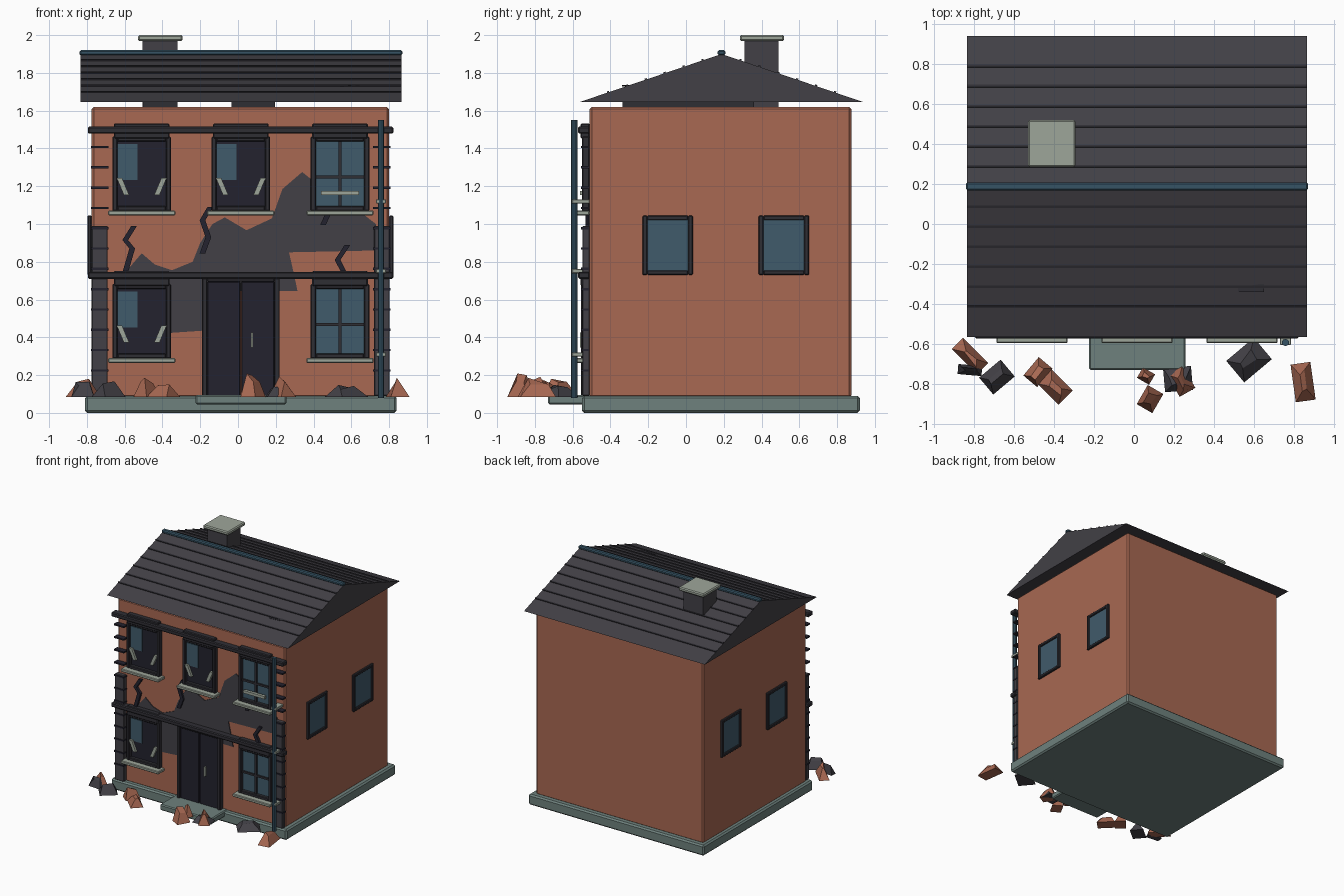
import bpy, bmesh, math, random
from mathutils import Matrix, Vector

random.seed(4)
cube = bpy.data.objects.get("Cube")
if cube:
    bpy.data.objects.remove(cube)


def material(name, r, g, b):
    def lin(c):
        c /= 255
        return c / 12.92 if c < 0.04 else ((c + 0.055) / 1.055) ** 2.4
    m = bpy.data.materials.new(name)
    col = (lin(r), lin(g), lin(b), 1)
    m.diffuse_color = col
    m.use_nodes = True
    m.node_tree.nodes["Principled BSDF"].inputs["Base Color"].default_value = col
    return m


BRICK = material("brick red", 168, 104, 82)
GREY = material("charcoal grey", 66, 64, 70)
TRIM = material("dark trim", 47, 46, 52)
VOID = material("near black navy", 35, 34, 46)
GLASS = material("dusty blue glass", 64, 91, 107)
TEAL = material("teal metal", 54, 84, 101)
STONE = material("grey green stone", 110, 129, 125)
PALE = material("pale stone", 158, 166, 154)


def finish(name, bm, mat, bevel=0):
    bmesh.ops.recalc_face_normals(bm, faces=bm.faces)
    me = bpy.data.meshes.new(name)
    bm.to_mesh(me)
    bm.free()
    me.materials.append(mat)
    ob = bpy.data.objects.new(name, me)
    bpy.context.collection.objects.link(ob)
    if bevel:
        mod = ob.modifiers.new("bevel", "BEVEL")
        mod.width = bevel
        mod.segments = 1
    return ob


def boxes(name, mat, spans, bevel=0):
    """One object from boxes given as x0, x1, y0, y1, z0, z1."""
    bm = bmesh.new()
    for x0, x1, y0, y1, z0, z1 in spans:
        m = Matrix.Translation(((x0 + x1) / 2, (y0 + y1) / 2, (z0 + z1) / 2))
        m = m @ Matrix.Diagonal((x1 - x0, y1 - y0, z1 - z0, 1))
        bmesh.ops.create_cube(bm, size=1, matrix=m)
    return finish(name, bm, mat, bevel)


def prism(name, mat, pts, lo, hi, axis="y"):
    """Extrude an outline along x (points y, z) or along y (points x, z)."""
    bm = bmesh.new()
    vs = [bm.verts.new((lo, a, b) if axis == "x" else (a, lo, b)) for a, b in pts]
    face = bm.faces.new(vs)
    ext = bmesh.ops.extrude_face_region(bm, geom=[face])
    shift = Vector((hi - lo, 0, 0)) if axis == "x" else Vector((0, hi - lo, 0))
    bmesh.ops.translate(bm, vec=shift, verts=[v for v in ext["geom"] if isinstance(v, bmesh.types.BMVert)])
    return finish(name, bm, mat)


def strip(name, mat, pts, width, lo, hi):
    left = [(x - width / 2, z) for x, z in pts]
    right = [(x + width / 2, z) for x, z in reversed(pts)]
    return prism(name, mat, left + right, lo, hi)


WALL = -0.51

# Foundation, step and walls
boxes("foundation", STONE, [(-0.81, 0.84, -0.55, 0.92, 0, 0.09)], 0.012)
boxes("door_step", STONE, [(-0.225, 0.257, -0.73, -0.5, 0.045, 0.095)], 0.008)
boxes("walls", BRICK, [(-0.775, 0.8, WALL, 0.875, 0.08, 1.62)], 0.012)

# Roof with raised shingle rows
EAVE, RIDGE, MID = 1.645, 1.9, 0.188
prism("roof", GREY, [(-0.565, EAVE), (0.94, EAVE), (MID, RIDGE)], -0.835, 0.865, "x")
bm = bmesh.new()
slope = (RIDGE - EAVE) / (0.94 - MID)
for side in (-1, 1):
    for i in range(1, 7):
        d = 0.1 * i
        m = Matrix.Translation((0.015, MID + side * d, RIDGE - slope * d))
        m = m @ Matrix.Rotation(-side * math.atan(slope), 4, "X")
        bmesh.ops.create_cube(bm, size=1, matrix=m @ Matrix.Diagonal((1.7, 0.012, 0.014, 1)))
finish("shingle_rows", bm, TRIM)
boxes("ridge_cap", TEAL, [(-0.84, 0.87, 0.168, 0.208, 1.892, 1.92)], 0.008)
strip("loose_shingle", TRIM, [(0.53, 1.728), (0.64, 1.735)], 0.02, -0.34, -0.3)
boxes("attic_support", TRIM, [(-0.035, 0.195, -0.335, 0.36, 1.61, 1.66),
                              (-0.5, -0.32, -0.335, 0.3, 1.61, 1.66)])

# Chimney
boxes("chimney", GREY, [(-0.505, -0.32, 0.31, 0.49, 1.62, 1.975)])
boxes("chimney_cap", PALE, [(-0.53, -0.293, 0.285, 0.52, 1.968, 2.0)], 0.008)

# Exposed plaster on the front
prism("exposed_plaster", GREY, [
    (-0.6, 0.74), (-0.51, 0.845), (-0.44, 0.785), (-0.35, 0.755), (-0.24, 0.8), (-0.2, 0.9),
    (-0.135, 1.0), (-0.07, 1.035), (0.045, 0.967), (0.18, 1.03), (0.235, 1.185), (0.34, 1.275),
    (0.39, 1.235), (0.6, 1.1), (0.73, 1.0), (0.73, 0.86), (0.27, 0.85), (0.295, 0.74),
    (0.315, 0.645), (0, 0.645), (-0.19, 0.435), (-0.41, 0.42), (-0.4, 0.7)], WALL - 0.007, WALL + 0.003)

# Cracks
CRACKS = [
    [(-0.55, 0.99), (-0.597, 0.915), (-0.56, 0.87), (-0.595, 0.75)],
    [(-0.147, 1.09), (-0.188, 1.02), (-0.157, 0.93), (-0.188, 0.845)],
    [(0.58, 0.89), (0.527, 0.81), (0.558, 0.75), (0.527, 0.665)],
    [(0.475, 1.05), (0.45, 0.995)]]
for i, pts in enumerate(CRACKS):
    strip(f"crack_{i + 1}", VOID, pts, 0.03, WALL - 0.022, WALL)


def frame_spans(x0, x1, y0, y1, z0, z1, w):
    return [(x0, x0 + w, y0, y1, z0, z1), (x1 - w, x1, y0, y1, z0, z1),
            (x0 + w, x1 - w, y0, y1, z0, z0 + w), (x0 + w, x1 - w, y0, y1, z1 - w, z1)]


# Front windows: sill height z, broken or whole
def front_window(name, x, z, broken, plank=False):
    boxes(name + "_frame", TRIM, frame_spans(x - 0.155, x + 0.155, -0.55, WALL, z, z + 0.395, 0.027), 0.005)
    boxes(name + "_lintel", TRIM, [(x - 0.147, x + 0.147, -0.558, WALL, z + 0.385, z + 0.465)], 0.006)
    boxes(name + "_sill", PALE, [(x - 0.178, x + 0.178, -0.595, WALL, z - 0.022, z + 0.003)], 0.005)
    boxes(name + "_pane", VOID if broken else GLASS,
          [(x - 0.13, x + 0.13, -0.522, WALL, z + 0.01, z + 0.375)])
    if broken:
        boxes(name + "_remaining_glass", GLASS, [(x - 0.128, x - 0.023, -0.529, -0.521, z + 0.165, z + 0.355)])
        for s in (-1, 1):
            strip(name + "_splinter", PALE, [(x + s * 0.118, z + 0.175), (x + s * 0.08, z + 0.085)],
                  0.028, -0.55, -0.53)
    else:
        boxes(name + "_bars", TRIM, [(x - 0.008, x + 0.008, -0.535, -0.52, z + 0.02, z + 0.375),
                                     (x - 0.13, x + 0.13, -0.535, -0.52, z + 0.172, z + 0.188)])
    if plank:
        boxes(name + "_plank", PALE, [(x - 0.1, x + 0.1, -0.56, -0.535, z + 0.085, z + 0.108)])


front_window("upper_right_window", -0.51, 1.068, True)
front_window("upper_middle_window", 0.015, 1.068, True)
front_window("upper_left_window", 0.54, 1.068, False, True)
front_window("lower_right_window", -0.51, 0.287, True)
front_window("lower_left_window", 0.54, 0.287, False)

# Side windows on both walls
for side, face in (("left", 0.8), ("right", -0.775)):
    s = 1 if face > 0 else -1
    for y in (-0.097, 0.518):
        parts = frame_spans(y - 0.133, y + 0.133, 0, 0, 0.73, 1.045, 0.025)
        a, b = sorted((face, face + s * 0.022))
        boxes(side + "_side_window_frame", TRIM, [(a, b, p[0], p[1], p[4], p[5]) for p in parts], 0.005)
        a, b = sorted((face, face + s * 0.01))
        boxes(side + "_side_window_pane", GLASS, [(a, b, y - 0.112, y + 0.112, 0.75, 1.025)])

# Double door
boxes("door_frame", TRIM, [(-0.19, -0.163, -0.555, WALL, 0.09, 0.72), (0.193, 0.22, -0.555, WALL, 0.09, 0.72),
                           (-0.163, 0.193, -0.555, WALL, 0.695, 0.72)], 0.004)
boxes("door_leaves", VOID, [(-0.163, 0.012, -0.54, WALL, 0.09, 0.695), (0.018, 0.193, -0.54, WALL, 0.09, 0.695)], 0.004)
boxes("door_handle", PALE, [(0.07, 0.08, -0.56, -0.54, 0.345, 0.425)])

# Horizontal beams, corner piers and their joint strips
boxes("beams", TRIM, [(-0.795, 0.823, -0.572, WALL, z, z + 0.037) for z in (0.71, 1.478)], 0.007)
PIERS = [(-0.775, -0.69), (0.72, 0.803)]
boxes("corner_piers", GREY, [(a, b, -0.548, WALL, 0.09, 0.99) for a, b in PIERS], 0.004)
boxes("pier_joints", VOID, [(a - 0.004, b + 0.004, -0.555, WALL, z - 0.006, z + 0.006)
                            for a, b in PIERS for z in [0.225 + 0.1075 * i for i in range(12)]])

# Drain pipe
bm = bmesh.new()
bmesh.ops.create_cone(bm, cap_ends=True, segments=10, radius1=0.018, radius2=0.018, depth=1.47,
                      matrix=Matrix.Translation((0.757, -0.592, 0.815)))
finish("drain_pipe", bm, TEAL)
boxes("pipe_brackets", PALE, [(0.73, 0.784, -0.605, WALL, z - 0.011, z + 0.011) for z in (0.31, 0.75, 1.12)], 0.003)

# Rubble: x, y, length, width, height, turn, material
RUBBLE = [(-0.82, -0.66, 0.18, 0.08, 0.1, -45, BRICK), (-0.82, -0.73, 0.12, 0.05, 0.08, -5, GREY),
          (-0.685, -0.765, 0.14, 0.11, 0.08, 40, GREY), (-0.48, -0.74, 0.12, 0.09, 0.1, 50, BRICK),
          (-0.395, -0.815, 0.15, 0.1, 0.08, -45, BRICK), (0.06, -0.76, 0.07, 0.06, 0.11, -30, BRICK),
          (0.08, -0.875, 0.11, 0.09, 0.12, 60, BRICK), (0.22, -0.775, 0.14, 0.12, 0.06, 5, GREY),
          (0.235, -0.785, 0.13, 0.09, 0.11, -60, BRICK), (0.575, -0.68, 0.18, 0.14, 0.06, 40, GREY),
          (0.845, -0.79, 0.19, 0.1, 0.1, 98, BRICK)]
for i, (x, y, l, w, h, turn, mat) in enumerate(RUBBLE):
    bm = bmesh.new()
    m = Matrix.Translation((x, y, 0.085 + h / 2)) @ Matrix.Rotation(math.radians(turn), 4, "Z")
    bmesh.ops.create_cube(bm, size=1)
    for v in bm.verts:
        if v.co.z > 0:
            v.co.x *= random.uniform(0.3, 0.7)
            v.co.y *= random.uniform(0.1, 0.5)
            v.co.z += random.uniform(-0.35, 0.05)
    bmesh.ops.transform(bm, matrix=m @ Matrix.Diagonal((l, w, h, 1)), verts=bm.verts)
    finish(f"rubble_{i + 1}", bm, mat)
